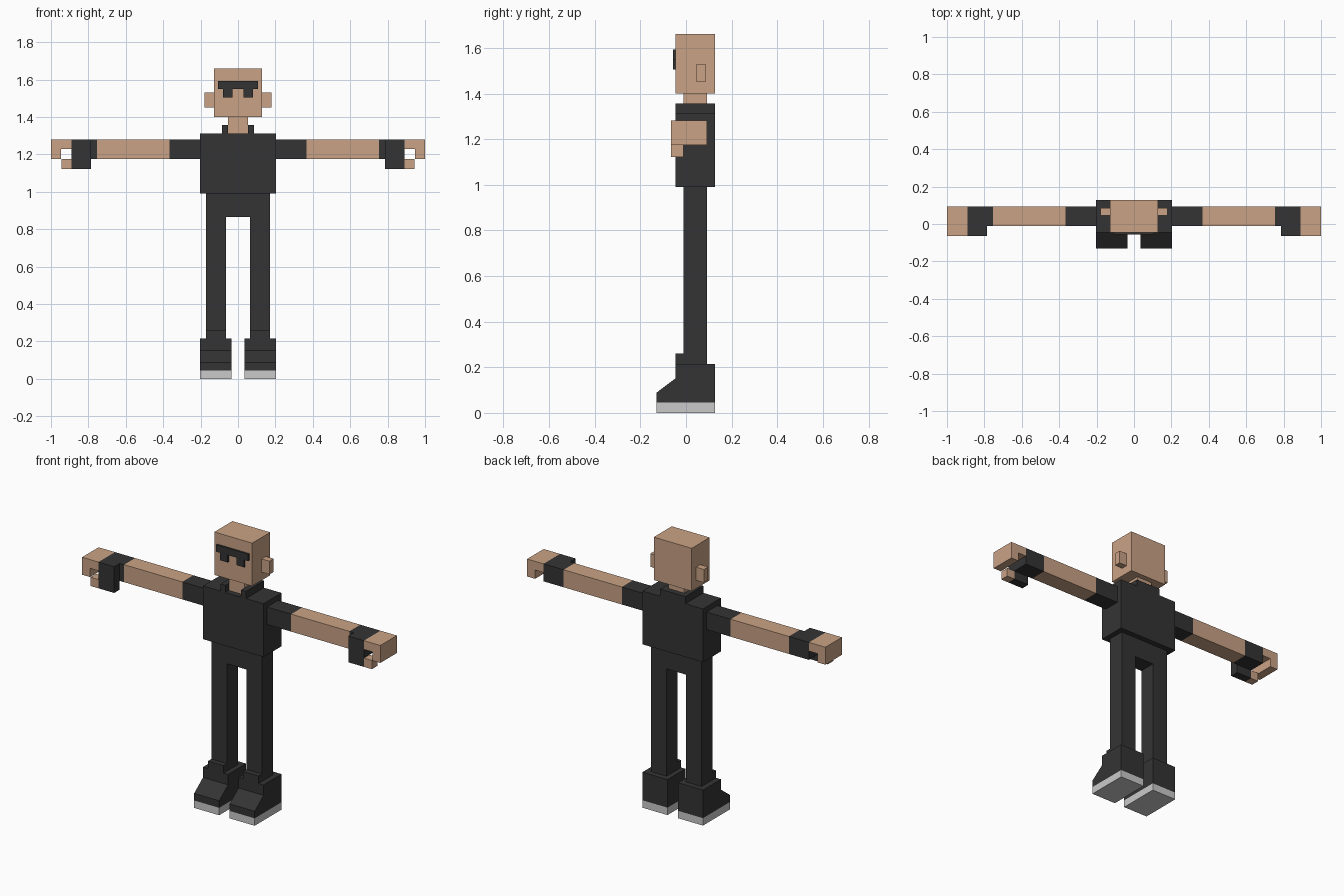
import bpy, bmesh

if "Cube" in bpy.data.objects:
    bpy.data.objects.remove(bpy.data.objects["Cube"])


def material(name, rgb):
    m = bpy.data.materials.new(name)
    m.diffuse_color = (*rgb, 1)
    m.use_nodes = True
    m.node_tree.nodes["Principled BSDF"].inputs["Base Color"].default_value = m.diffuse_color
    return m


SKIN = material("skin_tan", (0.59, 0.365, 0.235))
DARK = material("charcoal_cloth", (0.034, 0.034, 0.034))
SOLE = material("light_grey_sole", (0.59, 0.59, 0.59))


def prism(name, mat, axis, lo, hi, outline, mirror=False):
    """Extrude a flat outline along an axis; outline uses the other two axes in order."""
    def place(p, t):
        co = list(p)
        co.insert("xyz".index(axis), t)
        return co
    bm = bmesh.new()
    base = bm.faces.new([bm.verts.new(place(p, lo)) for p in outline])
    new = bmesh.ops.extrude_face_region(bm, geom=[base])["geom"]
    shift = place((0, 0), hi - lo)
    bmesh.ops.translate(bm, vec=shift, verts=[g for g in new if isinstance(g, bmesh.types.BMVert)])
    bmesh.ops.recalc_face_normals(bm, faces=bm.faces)
    mesh = bpy.data.meshes.new(name)
    bm.to_mesh(mesh)
    bm.free()
    mesh.materials.append(mat)
    ob = bpy.data.objects.new(name, mesh)
    bpy.context.collection.objects.link(ob)
    if mirror:
        ob.modifiers.new("mirror", "MIRROR").use_mirror_merge = False
    return ob


def box(name, mat, x, y, z, mirror=False):
    rect = [(x[0], y[0]), (x[1], y[0]), (x[1], y[1]), (x[0], y[1])]
    return prism(name, mat, "z", z[0], z[1], rect, mirror)


def symmetric(half):
    """Complete a half outline across the centre line."""
    return half + [(-a, b) for a, b in reversed(half)]


BODY_Y = (-0.045, 0.127)
LIMB_Y = (-0.012, 0.093)
HAND_Y = (-0.065, 0.093)
ARM_Z = (1.175, 1.281)

# Head, ears and neck
box("head", SKIN, (-0.127, 0.127), BODY_Y, (1.4, 1.66))
box("ears", SKIN, (0.127, 0.18), (0.045, 0.085), (1.45, 1.53), True)
box("neck", SKIN, (-0.053, 0.053), LIMB_Y, (1.313, 1.4))

# Glasses: a brow bar with two square lenses
prism("glasses", DARK, "y", -0.056, -0.045, symmetric(
    [(0.03, 1.55), (0.03, 1.505), (0.08, 1.505), (0.08, 1.55), (0.107, 1.55), (0.107, 1.592)]))

# Shirt with a collar open at the front
box("torso", DARK, (-0.203, 0.203), BODY_Y, (0.99, 1.313))
prism("collar", DARK, "z", 1.313, 1.356, symmetric(
    [(0.053, 0.093), (0.053, -0.045), (0.085, -0.045), (0.085, 0.127)]))

# Arms
box("sleeves", DARK, (0.203, 0.365), LIMB_Y, ARM_Z, True)
box("forearms", SKIN, (0.365, 0.755), LIMB_Y, ARM_Z, True)

# Gloves with wrist, palm and thumb base
prism("gloves", DARK, "z", *ARM_Z,
      [(0.755, -0.012), (0.785, -0.012), (0.785, -0.065), (0.89, -0.065), (0.89, 0.093), (0.755, 0.093)], True)
box("glove_thumbs", DARK, (0.785, 0.89), (-0.065, -0.012), (1.122, 1.175), True)

# Bent fingers and bare thumb tips
prism("fingers", SKIN, "y", *HAND_Y,
      [(0.89, 1.228), (0.947, 1.228), (0.947, 1.175), (1, 1.175), (1, 1.281), (0.89, 1.281)], True)
box("thumb_tips", SKIN, (0.89, 0.943), (-0.065, -0.012), (1.122, 1.175), True)

# Trousers
prism("trousers", DARK, "y", *LIMB_Y, symmetric(
    [(0.065, 0.865), (0.065, 0.215), (0.17, 0.215), (0.17, 0.99)]))

# Boots with sloped toes, raised tongues and pale soles
prism("boots", DARK, "x", 0.035, 0.203,
      [(-0.13, 0.045), (-0.13, 0.088), (-0.045, 0.152), (-0.045, 0.215), (0.127, 0.215), (0.127, 0.045)], True)
box("boot_tongues", DARK, (0.065, 0.17), (-0.045, -0.012), (0.215, 0.26), True)
box("soles", SOLE, (0.035, 0.203), (-0.13, 0.127), (0, 0.045), True)
